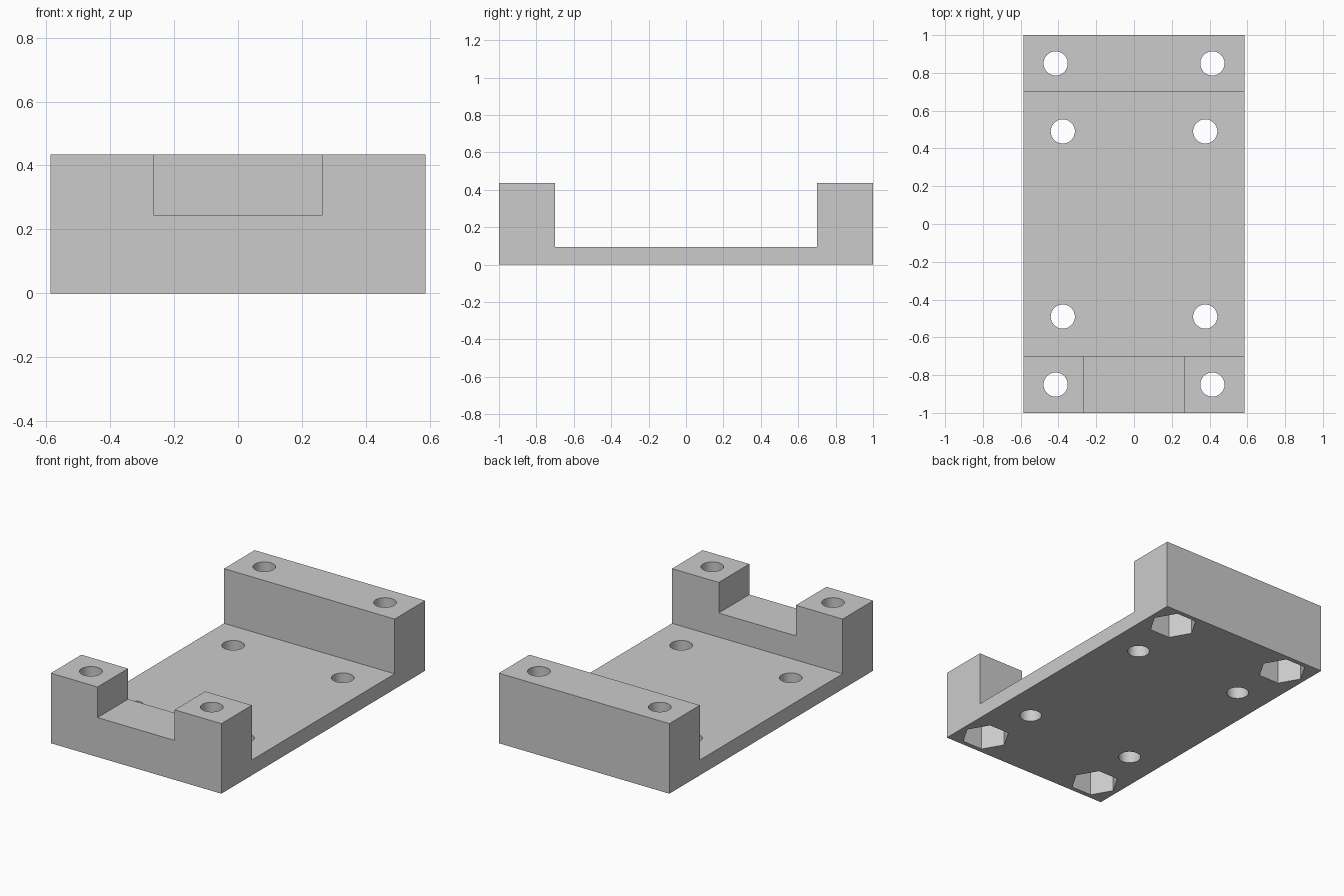
import bpy
import bmesh
from math import radians
from mathutils import Matrix

default_cube = bpy.data.objects.get("Cube")
if default_cube:
    bpy.data.objects.remove(default_cube, do_unlink=True)

HALF_W, HALF_L = 0.586, 1.0
FLOOR, TOP, WALL_Y = 0.095, 0.435, 0.7
NOTCH_X, NOTCH_Z = 0.265, 0.245
HOLE_R, NUT_R, NUT_DEPTH = 0.064, 0.14, 0.2

grey = bpy.data.materials.new("plain grey")
grey.use_nodes = True
colour = (0.6, 0.6, 0.6, 1)
grey.diffuse_color = colour
grey.node_tree.nodes["Principled BSDF"].inputs["Base Color"].default_value = colour


def add_object(name, bm):
    bmesh.ops.recalc_face_normals(bm, faces=bm.faces)
    mesh = bpy.data.meshes.new(name)
    bm.to_mesh(mesh)
    bm.free()
    mesh.materials.append(grey)
    obj = bpy.data.objects.new(name, mesh)
    bpy.context.collection.objects.link(obj)
    return obj


def prism(bm, x, y, radius, z0, z1, sides):
    # First vertex lies on the x axis, so hexagon points face sideways
    ring = bmesh.ops.create_circle(bm, cap_ends=True, segments=sides, radius=radius,
                                   matrix=Matrix.Translation((x, y, z0))
                                   @ Matrix.Rotation(radians(90), 4, "Z"))
    face = ring["verts"][0].link_faces[0]
    new = bmesh.ops.extrude_face_region(bm, geom=[face])["geom"]
    bmesh.ops.translate(bm, vec=(0, 0, z1 - z0),
                        verts=[v for v in new if isinstance(v, bmesh.types.BMVert)])


def cut(target, cutter):
    cutter.hide_render = True
    mod = target.modifiers.new(cutter.name, "BOOLEAN")
    mod.operation = "DIFFERENCE"
    mod.solver = "EXACT"
    mod.object = cutter
    bpy.context.view_layer.objects.active = target
    bpy.ops.object.modifier_apply(modifier=mod.name)
    bpy.data.objects.remove(cutter, do_unlink=True)


# Bracket body: U-shaped side profile extruded across the width
profile = [(-HALF_L, 0), (HALF_L, 0), (HALF_L, TOP), (WALL_Y, TOP),
           (WALL_Y, FLOOR), (-WALL_Y, FLOOR), (-WALL_Y, TOP), (-HALF_L, TOP)]
bm = bmesh.new()
side = bm.faces.new([bm.verts.new((-HALF_W, y, z)) for y, z in profile])
extruded = bmesh.ops.extrude_face_region(bm, geom=[side])["geom"]
bmesh.ops.translate(bm, vec=(2 * HALF_W, 0, 0),
                    verts=[v for v in extruded if isinstance(v, bmesh.types.BMVert)])
body = add_object("mounting_bracket", bm)

# Notch in the front wall
bm = bmesh.new()
notch_h = 0.4
bmesh.ops.create_cube(bm, size=1, matrix=Matrix.Translation((0, -0.85, NOTCH_Z + notch_h / 2))
                      @ Matrix.Diagonal((2 * NOTCH_X, 0.5, notch_h, 1)))
cut(body, add_object("notch_cutter", bm))

# Bolt holes in the walls and in the floor, and hexagonal nut pockets underneath
holes, pockets = bmesh.new(), bmesh.new()
for sx in (-1, 1):
    for sy in (-1, 1):
        prism(holes, sx * 0.415, sy * 0.85, HOLE_R, -0.1, 0.6, 48)
        prism(holes, sx * 0.377, sy * 0.49, HOLE_R, -0.1, 0.6, 48)
        prism(pockets, sx * 0.415, sy * 0.85, NUT_R, -0.1, NUT_DEPTH, 6)
cut(body, add_object("hole_cutter", holes))
cut(body, add_object("nut_pocket_cutter", pockets))

# Smooth hole walls, sharp edges elsewhere
bpy.ops.object.select_all(action="DESELECT")
body.select_set(True)
bpy.context.view_layer.objects.active = body
bpy.ops.object.shade_smooth_by_angle(angle=radians(30))
